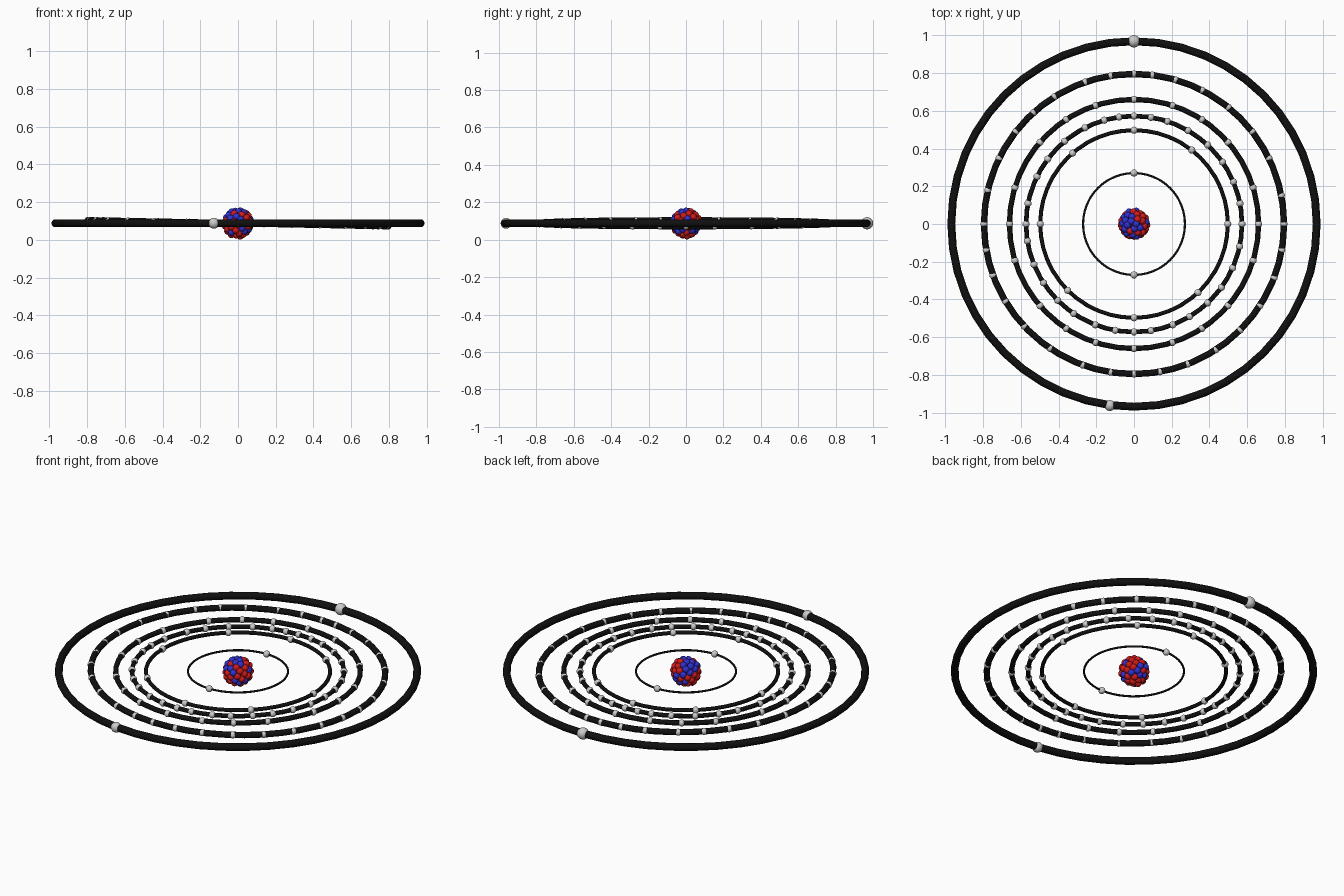
import bpy, bmesh, math, random
from mathutils import Vector, Matrix

if "Cube" in bpy.data.objects:
    bpy.data.objects.remove(bpy.data.objects["Cube"])

random.seed(4)
MID = 0.088  # height of the orbit plane


def material(name, rgb):
    m = bpy.data.materials.new(name)
    m.diffuse_color = (*rgb, 1)
    m.use_nodes = True
    m.node_tree.nodes["Principled BSDF"].inputs["Base Color"].default_value = m.diffuse_color
    return m


BLACK = material("black", (0.005, 0.005, 0.005))
RED = material("red", (0.65, 0.01, 0.01))
BLUE = material("blue", (0.03, 0.03, 0.65))


def spheres(name, points, radius, mat=None):
    """One object holding a smooth ball at each point."""
    bm = bmesh.new()
    for p in points:
        bmesh.ops.create_uvsphere(bm, u_segments=16, v_segments=10, radius=radius,
                                  matrix=Matrix.Translation(p))
    for f in bm.faces:
        f.smooth = True
    me = bpy.data.meshes.new(name)
    bm.to_mesh(me)
    bm.free()
    if mat:
        me.materials.append(mat)
    ob = bpy.data.objects.new(name, me)
    bpy.context.collection.objects.link(ob)
    return ob


def orbit(name, R, angles, size=0.019, tilt=0.0):
    """Ring plus electrons; angles in degrees clockwise from +y."""
    bpy.ops.mesh.primitive_torus_add(major_radius=R, minor_radius=R * 0.0215,
                                     major_segments=48, minor_segments=12,
                                     location=(0, 0, MID), rotation=(0, tilt, 0))
    ring = bpy.context.object
    ring.name = name + "_ring"
    ring.data.materials.append(BLACK)
    bpy.ops.object.shade_smooth()
    pts = []
    for a in map(math.radians, angles):
        x, y = R * math.sin(a), R * math.cos(a)
        pts.append((x, y, MID - math.tan(tilt) * x))
    spheres(name + "_electrons", pts, size)


# Orbits from the inside out
orbit("first", 0.27, [0, 180])
orbit("second", 0.497, [0, 38, 90, 137, 180, 225, 270, 319])
orbit("third", 0.572, [0, 9, 18, 30, 43, 55, 67, 79, 90, 102, 114, 126, 137, 149, 159, 171,
                       180, 190, 201, 214, 225, 237, 248, 261, 270, 281, 296, 307, 320,
                       333, 344, 352])
quarter = [0, 18, 33, 49, 73]
orbit("fourth", 0.66, sorted({b for a in quarter + [90]
                              for b in (a, 180 - a, 180 + a, (360 - a) % 360)}))
orbit("fifth", 0.795, [0, 7, 16, 27, 39, 52, 64, 79, 90, 100, 111, 123, 135, 147, 159, 170,
                       180, 189, 200, 214, 227, 239, 250, 260, 270, 283, 296, 308, 318,
                       328, 341, 351], tilt=math.radians(1.1))
orbit("outer", 0.968, [0], size=0.033)
spheres("outer_second_electron", [(-0.128, -0.962, MID)], 0.029)

# Nucleus: two spherical layers of packed balls, bluer on the upper half
red, blue = [], []
for count, shell in ((64, 0.068), (18, 0.036)):
    for i in range(count):
        z = 1 - 2 * (i + 0.5) / count
        r, t = math.sqrt(1 - z * z), i * math.pi * (3 - math.sqrt(5))
        d = Vector((r * math.cos(t), r * math.sin(t), z))
        p = d * shell * random.uniform(0.95, 1.02) + Vector((0, 0, MID))
        (blue if random.random() < (0.5 if z > 0.2 else 0.2) else red).append(p)
spheres("protons", red, 0.019, RED)
spheres("neutrons", blue, 0.019, BLUE)
